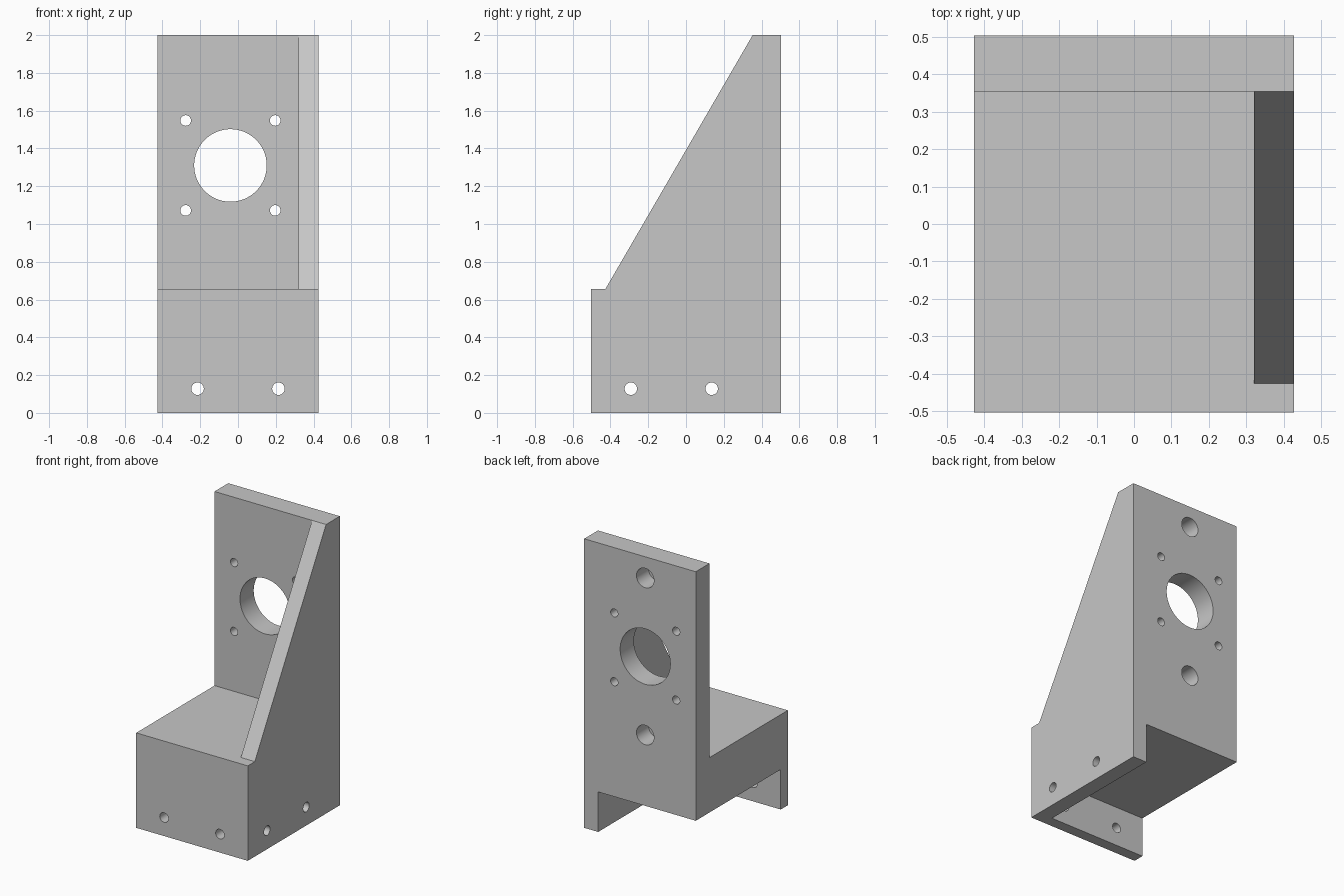
import bpy
import bmesh
import math
from mathutils import Matrix, Vector

if "Cube" in bpy.data.objects:
    bpy.data.objects.remove(bpy.data.objects["Cube"], do_unlink=True)

# Overall dimensions
HALF_W, HALF_D, TOP = 0.427, 0.503, 2.0
GUSSET_X = 0.32      # inner face of the side wall
WALL_Y = -0.426      # inner face of the front wall
PLATE_Y = 0.353      # front face of the upright plate
DECK, CEILING = 0.657, 0.277

gray = bpy.data.materials.new("light gray")
gray.use_nodes = True
color = (0.57, 0.57, 0.57, 1)
gray.diffuse_color = color
gray.node_tree.nodes["Principled BSDF"].inputs["Base Color"].default_value = color


def add_object(name, bm):
    bmesh.ops.recalc_face_normals(bm, faces=bm.faces)
    mesh = bpy.data.meshes.new(name)
    bm.to_mesh(mesh)
    bm.free()
    mesh.materials.append(gray)
    obj = bpy.data.objects.new(name, mesh)
    bpy.context.collection.objects.link(obj)
    return obj


def box(name, low, high):
    bm = bmesh.new()
    bmesh.ops.create_cube(bm, size=1)
    low, high = Vector(low), Vector(high)
    for v in bm.verts:
        v.co = (low + high) / 2 + v.co * (high - low)
    return add_object(name, bm)


def cylinder(name, center, radius, length, axis, sides=48):
    turn = Matrix.Rotation(math.pi / 2, 4, "X" if axis == "Y" else "Y")
    bm = bmesh.new()
    bmesh.ops.create_cone(bm, cap_ends=True, segments=sides, radius1=radius,
                          radius2=radius, depth=length,
                          matrix=Matrix.Translation(center) @ turn)
    return add_object(name, bm)


# Bracket body: side profile extruded across the whole width
profile = [(-HALF_D, 0), (HALF_D, 0), (HALF_D, TOP), (PLATE_Y, TOP),
           (WALL_Y, DECK), (-HALF_D, DECK)]
bm = bmesh.new()
side = bm.faces.new([bm.verts.new((-HALF_W, y, z)) for y, z in profile])
extruded = bmesh.ops.extrude_face_region(bm, geom=[side], use_keep_orig=True)["geom"]
bmesh.ops.translate(bm, vec=(2 * HALF_W, 0, 0),
                    verts=[g for g in extruded if isinstance(g, bmesh.types.BMVert)])
bracket = add_object("motor_bracket", bm)

# Spaces above the deck and under it
cutters = [
    box("upper_space", (-1, -1, DECK), (GUSSET_X, PLATE_Y, 3)),
    box("lower_space", (-1, WALL_Y, -1), (GUSSET_X, 1, CEILING)),
]

# Upright plate: shaft opening, four screw holes, two blind holes in the back
cx, cz = -0.04, 1.31
cutters.append(cylinder("shaft_hole", (cx, 0.43, cz), 0.192, 0.4, "Y", 96))
for sx in (-1, 1):
    for sz in (-1, 1):
        cutters.append(cylinder("screw_hole", (cx + sx * 0.237, 0.43, cz + sz * 0.238),
                                0.028, 0.4, "Y"))
for sz in (-1, 1):
    cutters.append(cylinder("blind_hole", (cx, HALF_D, cz + sz * 0.543), 0.067, 0.26, "Y"))

# Mounting holes in the front wall and the side wall
for s in (-1, 1):
    cutters.append(cylinder("front_hole", (s * 0.214, -0.46, 0.128), 0.033, 0.3, "Y"))
    cutters.append(cylinder("side_hole", (0.37, -0.078 + s * 0.214, 0.128), 0.033, 0.3, "X"))

# Cut everything out of the body
bpy.context.view_layer.objects.active = bracket
bracket.select_set(True)
for cutter in cutters:
    cutter.hide_render = True
    mod = bracket.modifiers.new(cutter.name, "BOOLEAN")
    mod.operation = "DIFFERENCE"
    mod.solver = "EXACT"
    mod.object = cutter
    bpy.ops.object.modifier_apply(modifier=mod.name)
    bpy.data.objects.remove(cutter, do_unlink=True)

bpy.ops.object.shade_smooth_by_angle(angle=math.radians(30))
